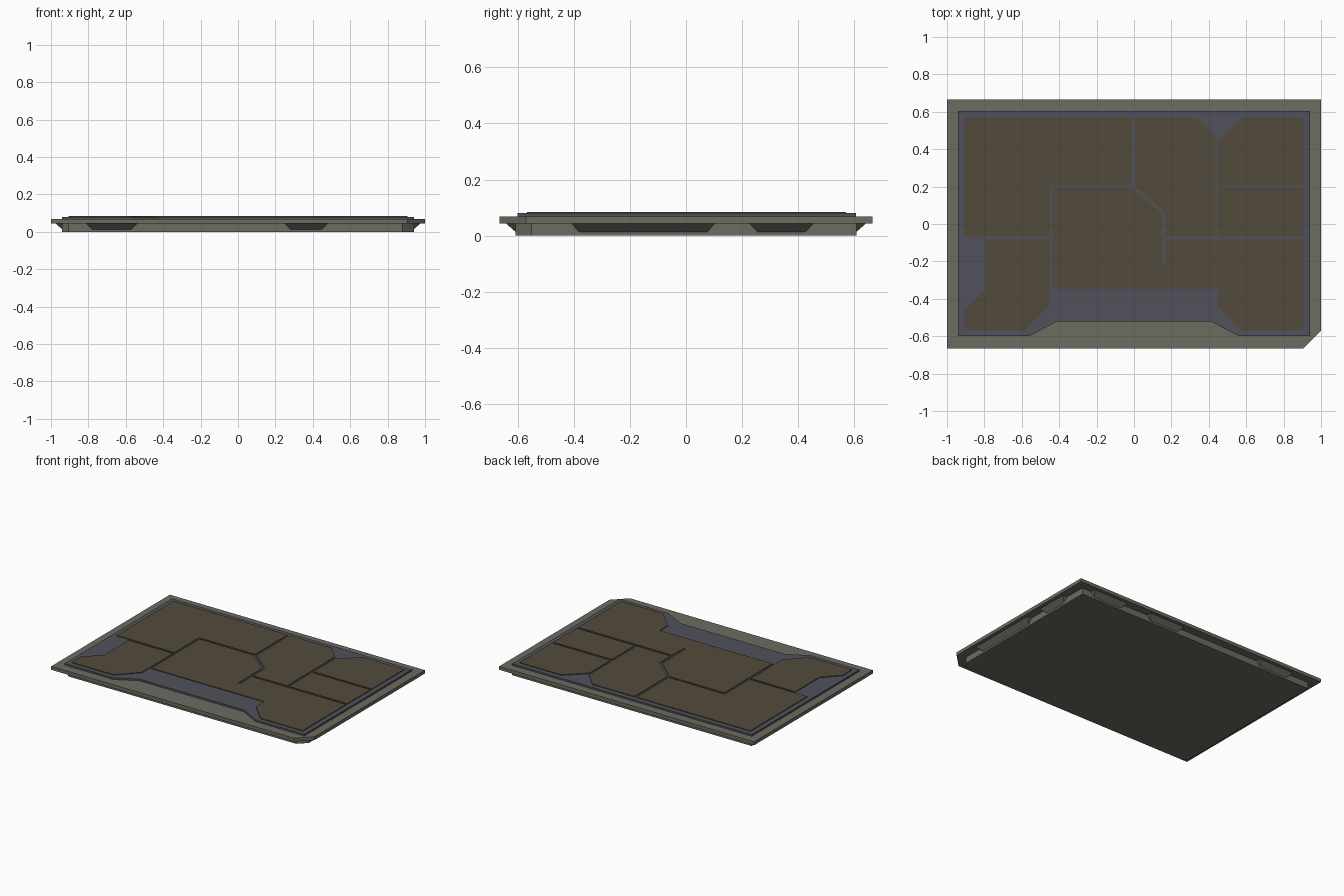
import bpy, bmesh
from mathutils import Matrix
from math import pi

if "Cube" in bpy.data.objects:
    bpy.data.objects.remove(bpy.data.objects["Cube"])


def material(name, rgb):
    m = bpy.data.materials.new(name)
    m.diffuse_color = (*rgb, 1)
    m.use_nodes = True
    m.node_tree.nodes["Principled BSDF"].inputs["Base Color"].default_value = m.diffuse_color
    return m


OLIVE = material("olive_frame", (0.15, 0.15, 0.12))
SLATE = material("slate_plate", (0.082, 0.082, 0.105))
BROWN = material("brown_panel", (0.085, 0.068, 0.045))


def finish(name, bm, mat):
    bmesh.ops.recalc_face_normals(bm, faces=bm.faces)
    me = bpy.data.meshes.new(name)
    bm.to_mesh(me)
    bm.free()
    me.materials.append(mat)
    ob = bpy.data.objects.new(name, me)
    bpy.context.collection.objects.link(ob)
    return ob


def prism(name, outline, z0, z1, mat):
    bm = bmesh.new()
    face = bm.faces.new([bm.verts.new((x, y, z0)) for x, y in outline])
    ext = bmesh.ops.extrude_face_region(bm, geom=[face])["geom"]
    top = [g for g in ext if isinstance(g, bmesh.types.BMVert)]
    bmesh.ops.translate(bm, verts=top, vec=(0, 0, z1 - z0))
    if face.is_valid is False or len([f for f in bm.faces if len(f.verts) == len(outline)]) < 2:
        bm.faces.new([v for v in bm.verts if v not in top])
    return finish(name, bm, mat)


def bracket(name, a, b, dist, angle):
    """Wedge under the lip, between a and b along a side, turned by angle."""
    bm = bmesh.new()
    i, d, zt, zb = 0.03, 0.035, 0.044, 0.013
    pts = [(a, -dist - d, zt), (b, -dist - d, zt), (b, -dist, zt), (a, -dist, zt),
           (a + i, -dist, zb), (b - i, -dist, zb)]
    v = [bm.verts.new(p) for p in pts]
    for f in ((0, 1, 2, 3), (0, 4, 5, 1), (0, 3, 4), (1, 5, 2), (2, 5, 4, 3)):
        bm.faces.new([v[k] for k in f])
    bmesh.ops.transform(bm, matrix=Matrix.Rotation(angle, 4, 'Z'), verts=bm.verts)
    return finish(name, bm, OLIVE)


# Lower body with clipped front corners
prism("lower_body", [(-0.905, -0.607), (0.88, -0.607), (0.94, -0.55), (0.94, 0.607),
                     (-0.94, 0.607), (-0.94, -0.572)], 0, 0.044, OLIVE)

# Overhanging rim slab
prism("rim_slab", [(-1, -0.665), (0.905, -0.665), (1, -0.57), (1, 0.665), (-1, 0.665)],
      0.044, 0.068, OLIVE)

# Raised plate with front notch
prism("base_plate", [(-0.94, -0.6), (-0.56, -0.6), (-0.41, -0.52), (0.41, -0.52),
                     (0.56, -0.6), (0.94, -0.6), (0.94, 0.605), (-0.94, 0.605)],
      0.068, 0.08, SLATE)

# Surface panels separated by narrow grooves
panels = {
    "panel_rear_left": [(-0.905, 0.57), (-0.01, 0.57), (-0.01, 0.207), (-0.45, 0.207),
                        (-0.45, -0.067), (-0.905, -0.067)],
    "panel_rear_middle": [(0.005, 0.57), (0.335, 0.57), (0.432, 0.47), (0.432, -0.067),
                          (0.165, -0.067), (0.165, 0.06), (0.005, 0.2)],
    "panel_rear_right": [(0.58, 0.57), (0.905, 0.57), (0.905, 0.207), (0.446, 0.207),
                         (0.446, 0.445)],
    "panel_side_right": [(0.446, 0.193), (0.905, 0.193), (0.905, -0.067), (0.446, -0.067)],
    "panel_centre": [(-0.436, 0.193), (-0.008, 0.193), (0.15, 0.055), (0.15, -0.21),
                     (0.165, -0.21), (0.165, -0.082), (0.905, -0.082), (0.905, -0.567),
                     (0.575, -0.567), (0.448, -0.44), (0.448, -0.347), (-0.436, -0.347)],
    "panel_front_left": [(-0.8, -0.082), (-0.45, -0.082), (-0.45, -0.435), (-0.58, -0.567),
                         (-0.905, -0.567), (-0.905, -0.46), (-0.8, -0.355)],
}
for name, outline in panels.items():
    prism(name, outline, 0.08, 0.085, BROWN)

# Support brackets under the rim (front, right, back, left)
sides = {
    "front": (0.607, 0, [(-0.81, -0.54), (0.25, 0.48)]),
    "right": (0.94, pi / 2, [(-0.41, 0.105), (0.225, 0.455)]),
    "back": (0.607, pi, [(-0.87, -0.59), (-0.4, -0.12), (0.51, 0.79)]),
    "left": (0.94, -pi / 2, [(-0.105, 0.41), (-0.455, -0.225)]),
}
for side, (dist, angle, spans) in sides.items():
    for n, (a, b) in enumerate(spans):
        bracket(f"bracket_{side}_{n + 1}", a, b, dist, angle)
